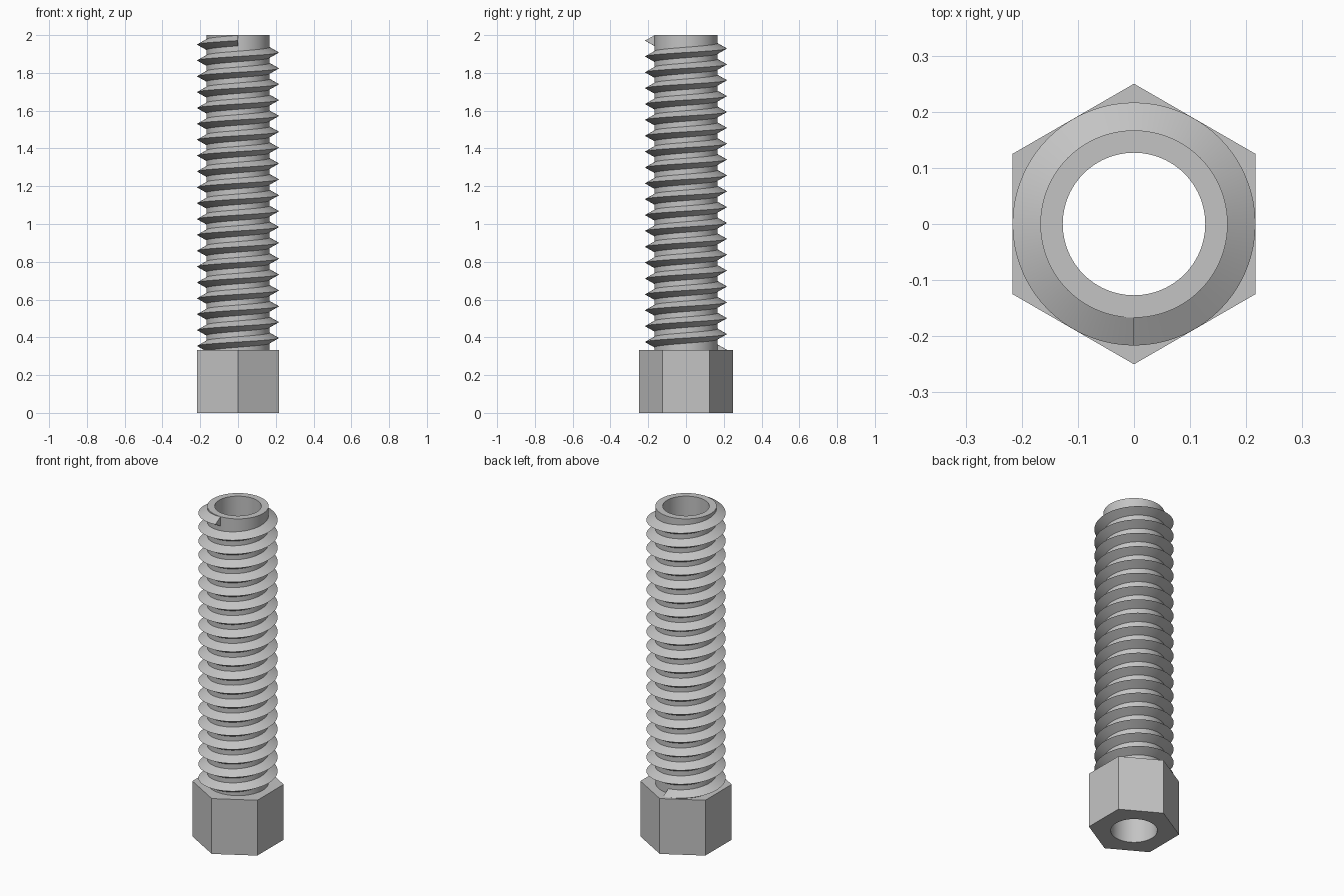
import bpy, bmesh, math

default = bpy.data.objects.get("Cube")
if default:
    bpy.data.objects.remove(default, do_unlink=True)

TOP, HEAD_TOP = 2.0, 1 / 3
HEAD_R, BORE_R, CORE_R, CREST_R = 0.25, 0.127, 0.167, 0.2165
TOOTH_HALF = 0.029          # half the width of the thread at its root
TURNS, STEPS = 19.5, 72     # thread turns, and segments per turn

steel = bpy.data.materials.new("grey steel")
steel.use_nodes = True
colour = (0.55, 0.55, 0.55, 1)
steel.diffuse_color = colour
steel.node_tree.nodes["Principled BSDF"].inputs["Base Color"].default_value = colour


def cylinder(name, radius, z0, z1, sides):
    bpy.ops.mesh.primitive_cylinder_add(
        vertices=sides, radius=radius, depth=z1 - z0, location=(0, 0, (z0 + z1) / 2))
    obj = bpy.context.object
    obj.name = name
    obj.data.materials.append(steel)
    return obj


def smooth(obj):
    bpy.ops.object.select_all(action="DESELECT")
    obj.select_set(True)
    bpy.context.view_layer.objects.active = obj
    bpy.ops.object.shade_smooth_by_angle(angle=math.radians(30))


# Hexagonal head and round shaft
head = cylinder("hex_head", HEAD_R, 0, HEAD_TOP, 6)
shaft = cylinder("shaft", CORE_R, HEAD_TOP, TOP, 96)

# Bore running through both
cutter = cylinder("bore_cutter", BORE_R, -0.1, TOP + 0.1, 96)
cutter.hide_render = True
for part in (head, shaft):
    bore = part.modifiers.new("bore", "BOOLEAN")
    bore.operation = "DIFFERENCE"
    bore.solver = "EXACT"
    bore.object = cutter
    bpy.context.view_layer.objects.active = part
    bpy.ops.object.modifier_apply(modifier=bore.name)
    smooth(part)
bpy.data.objects.remove(cutter, do_unlink=True)

# Right-handed thread: a triangle swept from the back of the head to the front of the tip
bm = bmesh.new()
count = int(TURNS * STEPS)
rise = TOP - TOOTH_HALF - HEAD_TOP
rings = []
for i in range(count + 1):
    angle = math.pi / 2 + 2 * math.pi * i / STEPS
    z = HEAD_TOP + rise * i / count
    section = ((CORE_R - 0.002, -TOOTH_HALF), (CREST_R, 0), (CORE_R - 0.002, TOOTH_HALF))
    rings.append([bm.verts.new((r * math.cos(angle), r * math.sin(angle), z + dz))
                  for r, dz in section])
for a, b in zip(rings, rings[1:]):
    for k in range(3):
        n = (k + 1) % 3
        bm.faces.new((a[k], b[k], b[n], a[n]))
bm.faces.new(rings[0])
bm.faces.new(rings[-1][::-1])
bmesh.ops.recalc_face_normals(bm, faces=bm.faces)
mesh = bpy.data.meshes.new("thread")
bm.to_mesh(mesh)
bm.free()
mesh.materials.append(steel)
thread = bpy.data.objects.new("thread", mesh)
bpy.context.collection.objects.link(thread)
smooth(thread)
